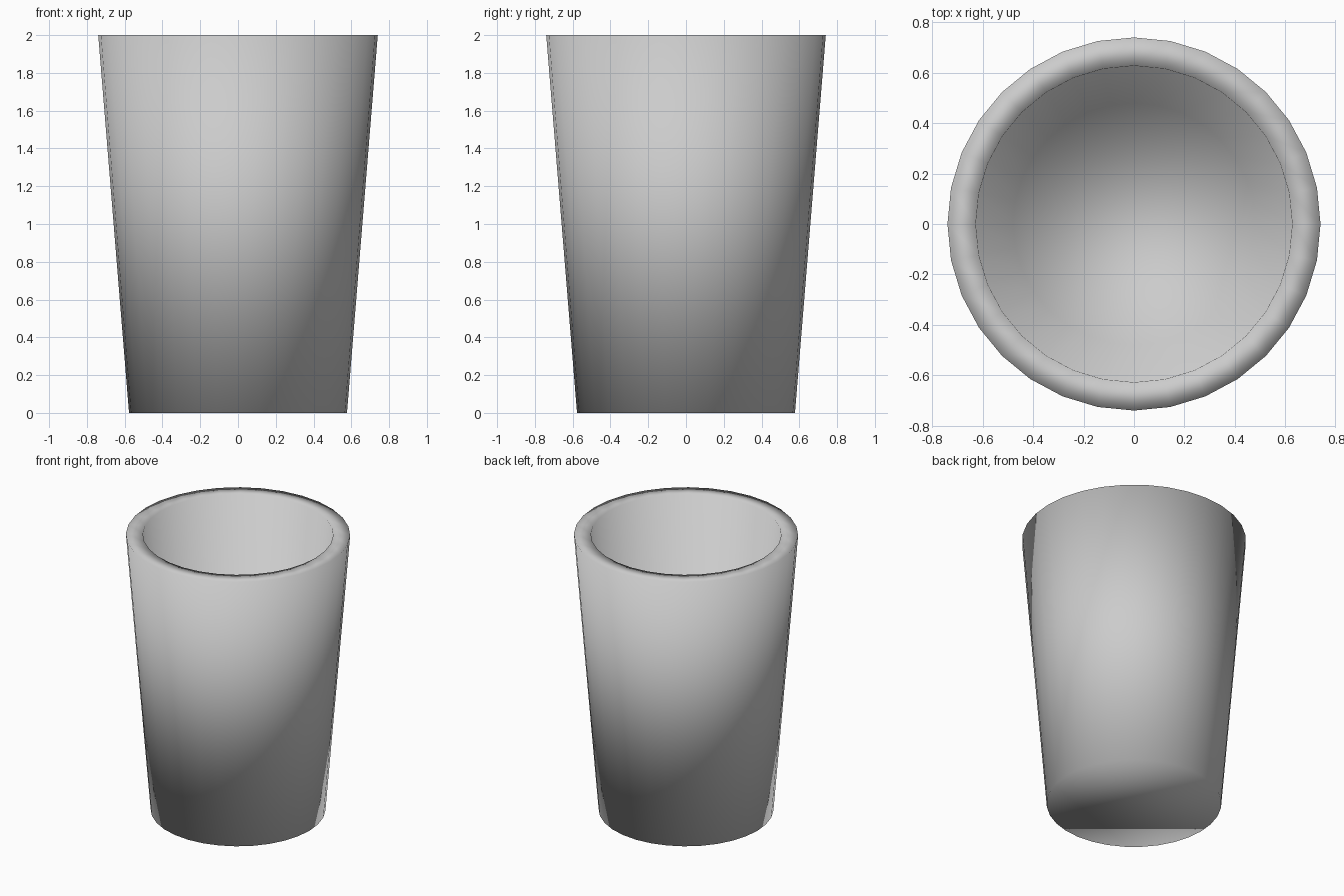
import bpy
import bmesh
from math import cos, sin, tau

if "Cube" in bpy.data.objects:
    bpy.data.objects.remove(bpy.data.objects["Cube"])

SIDES = 32

# Profile (radius, height): outer foot, outer rim, inner rim, inner floor
profile = [(0.577, 0.0), (0.74, 2.0), (0.628, 2.0), (0.48, 0.11)]

bm = bmesh.new()


def ring(radius, z):
    return [bm.verts.new((radius * cos(tau * i / SIDES), radius * sin(tau * i / SIDES), z))
            for i in range(SIDES)]


rings = [ring(r, z) for r, z in profile]

# Outer wall, rim and inner wall
for a, b in zip(rings, rings[1:]):
    for i in range(SIDES):
        j = (i + 1) % SIDES
        bm.faces.new((a[i], a[j], b[j], b[i]))

# Underside and inner floor
bm.faces.new(rings[0][::-1])
bm.faces.new(rings[-1])

# Soft shading all over, including the rim
for face in bm.faces:
    face.smooth = True

mesh = bpy.data.meshes.new("cup")
bm.to_mesh(mesh)
bm.free()
cup = bpy.data.objects.new("cup", mesh)
bpy.context.collection.objects.link(cup)
